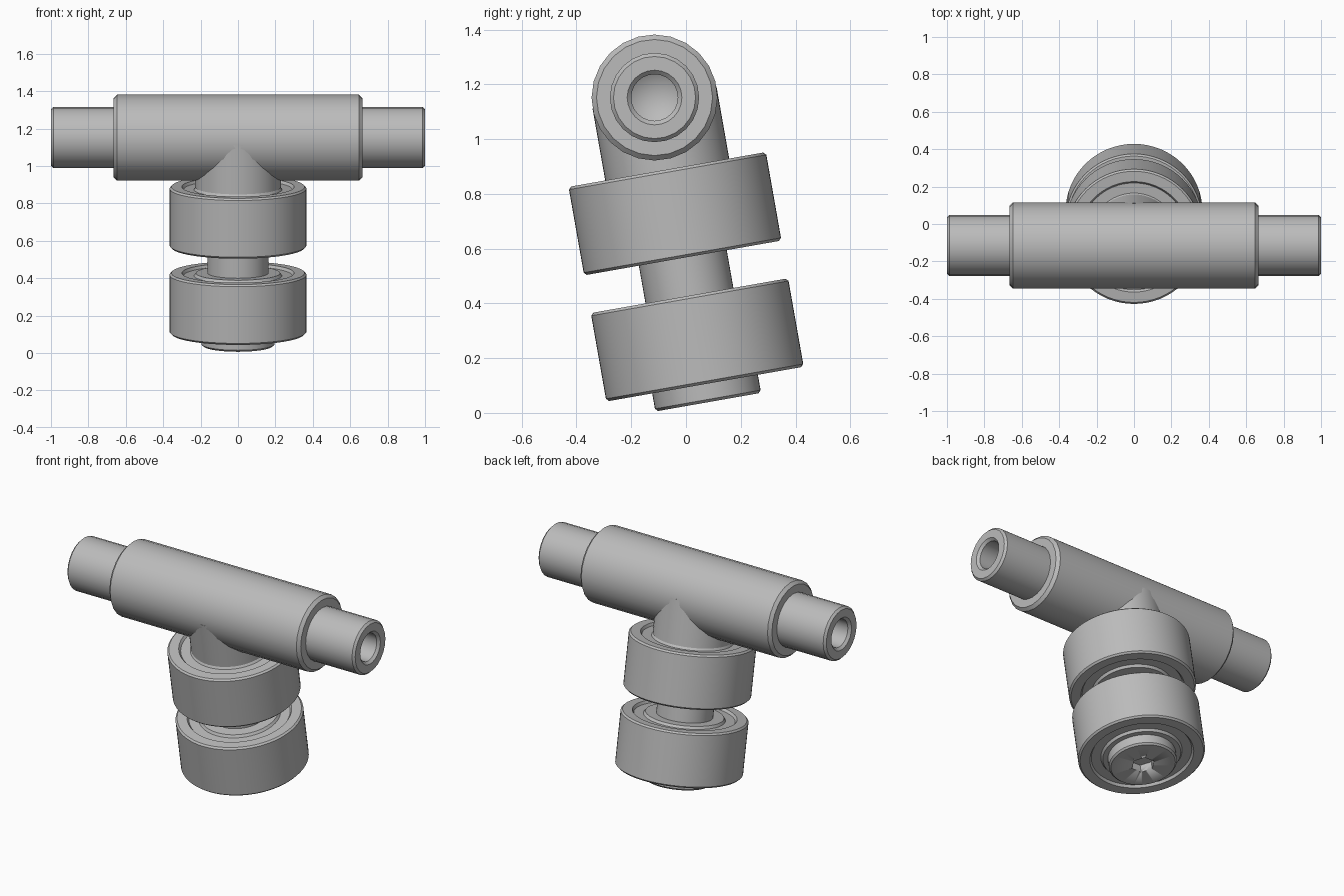
import bpy, bmesh, math
from mathutils import Matrix

cube = bpy.data.objects.get("Cube")
if cube:
    bpy.data.objects.remove(cube, do_unlink=True)

steel = bpy.data.materials.new("grey steel")
steel.use_nodes = True
GREY = (0.5, 0.5, 0.5, 1)
steel.diffuse_color = GREY
steel.node_tree.nodes["Principled BSDF"].inputs["Base Color"].default_value = GREY

PIVOT = Matrix.Translation((0, -0.115, 1.152))
STEM_AXIS = PIVOT @ Matrix.Rotation(math.radians(10), 4, 'X')    # leaning stem
SHAFT_AXIS = PIVOT @ Matrix.Rotation(math.radians(90), 4, 'Y')   # crosswise bar


def lathe(name, profile, matrix, sides, closed=False):
    """Revolve (radius, height) points about local z."""
    bm = bmesh.new()
    verts = [bm.verts.new((r, 0, z)) for r, z in profile]
    pairs = list(zip(verts, verts[1:]))
    if closed:
        pairs.append((verts[-1], verts[0]))
    edges = [bm.edges.new(p) for p in pairs]
    bmesh.ops.spin(bm, geom=verts + edges, cent=(0, 0, 0), axis=(0, 0, 1),
                   angle=math.tau, steps=sides, use_duplicate=False)
    bmesh.ops.remove_doubles(bm, verts=bm.verts, dist=1e-5)
    bmesh.ops.recalc_face_normals(bm, faces=bm.faces)
    mesh = bpy.data.meshes.new(name)
    bm.to_mesh(mesh)
    bm.free()
    mesh.materials.append(steel)
    obj = bpy.data.objects.new(name, mesh)
    bpy.context.collection.objects.link(obj)
    obj.matrix_world = matrix
    bpy.ops.object.select_all(action='DESELECT')
    obj.select_set(True)
    bpy.context.view_layer.objects.active = obj
    bpy.ops.object.shade_smooth_by_angle(angle=math.radians(30))
    return obj


# Cross shaft: stepped ends, chamfers and conical-bottomed bores
half = [(0, 0.5), (0.085, 0.55), (0.085, 0.985), (0.1, 1.0), (0.15, 1.0),
        (0.163, 0.987), (0.163, 0.665), (0.212, 0.665), (0.23, 0.647)]
lathe("cross_shaft", half + [(r, -z) for r, z in reversed(half)], SHAFT_AXIS, 24)

# Stem and the thinner spindle that carries the bearings
lathe("stem", [(0, 0), (0.23, 0), (0.23, -0.268), (0, -0.268)], STEM_AXIS, 48)
lathe("spindle", [(0, -0.25), (0.163, -0.25), (0.163, -1.07), (0, -1.07)], STEM_AXIS, 48)


# Bearings: rings with a shallow seal recess on both faces
def bearing(name, top):
    h, c, d = 0.164, 0.01, 0.015
    side = [(0.16, h), (0.225, h), (0.235, h - d), (0.29, h - d),
            (0.3, h), (0.366 - c, h), (0.366, h - c)]
    profile = side + [(r, -z) for r, z in reversed(side)]
    lathe(name, profile, STEM_AXIS @ Matrix.Translation((0, 0, top - h)), 64, True)


bearing("upper_bearing", -0.267)
bearing("lower_bearing", -0.735)

# Bolt head with a hexagonal socket
head = lathe("bolt_head", [(0, -1.05), (0.196, -1.05), (0.196, -1.12),
                           (0.186, -1.13), (0, -1.13)], STEM_AXIS, 48)
cutter = lathe("socket_cutter", [(0, -1.08), (0.068, -1.08), (0.068, -1.2), (0, -1.2)],
               STEM_AXIS, 6)
cut = head.modifiers.new("socket", 'BOOLEAN')
cut.operation = 'DIFFERENCE'
cut.solver = 'EXACT'
cut.object = cutter
bpy.context.view_layer.objects.active = head
bpy.ops.object.modifier_apply(modifier=cut.name)
bpy.data.objects.remove(cutter, do_unlink=True)
